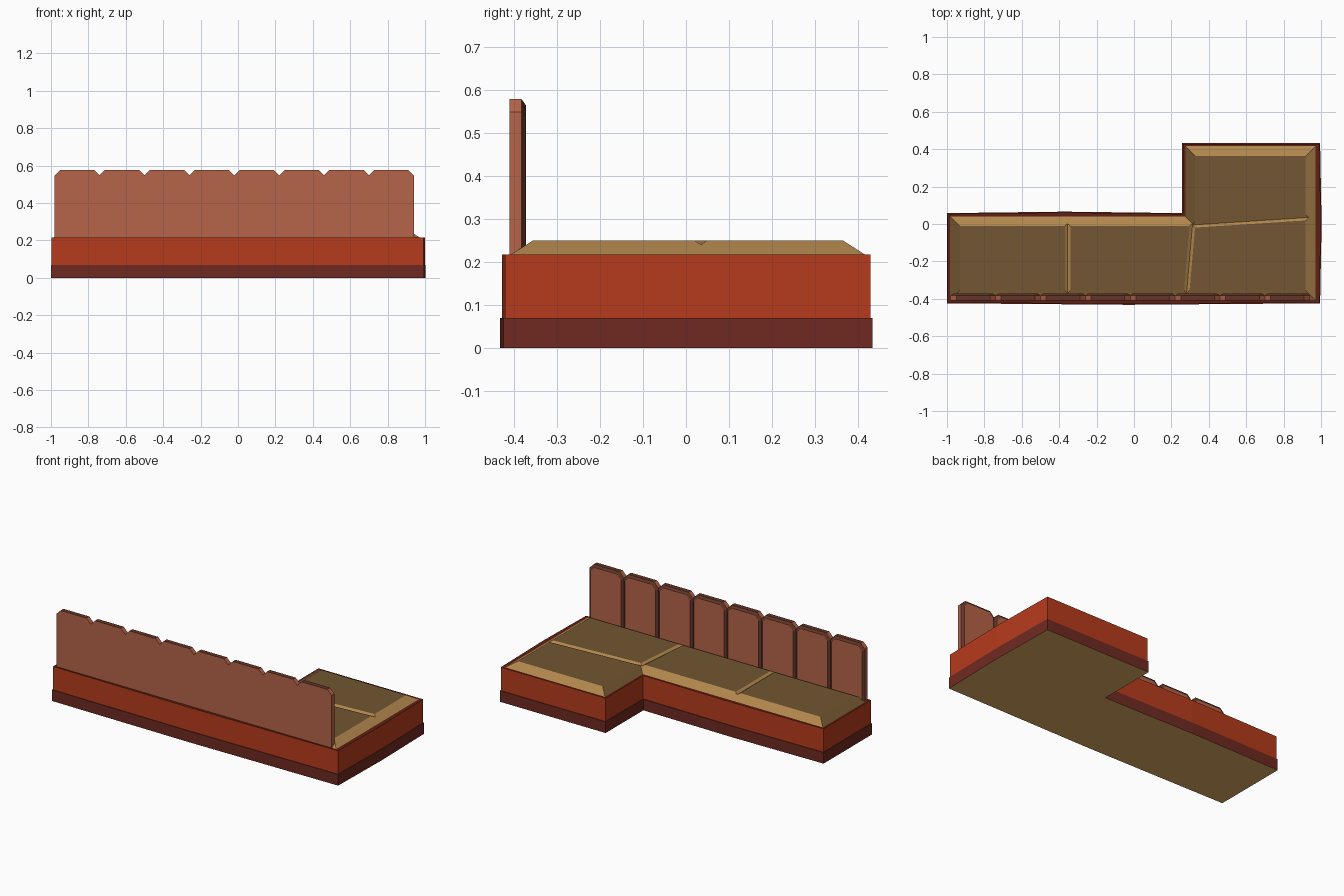
import bpy, bmesh
from mathutils import Vector

cube = bpy.data.objects.get("Cube")
if cube:
    bpy.data.objects.remove(cube, do_unlink=True)


def material(name, r, g, b):
    """Flat material from 0-255 display values, stored as linear."""
    lin = [((c / 255 + 0.055) / 1.055) ** 2.4 for c in (r, g, b)] + [1]
    m = bpy.data.materials.new(name)
    m.use_nodes = True
    m.diffuse_color = lin
    m.node_tree.nodes["Principled BSDF"].inputs["Base Color"].default_value = lin
    return m


TAN = material("tan", 176, 134, 76)
BROWN = material("olive brown", 114, 86, 50)
PALE = material("pale tan", 228, 175, 102)
RED = material("orange red", 182, 59, 28)
RIM = material("dark red", 96, 32, 18)
MAROON = material("maroon", 112, 42, 33)
SALMON = material("salmon brown", 182, 99, 72)
CAP = material("board cap brown", 100, 54, 40)


def loft(name, rings, *mats):
    """Solid skinned through matching rings of points, capped at both ends."""
    bm = bmesh.new()
    loops = [[bm.verts.new(p) for p in ring] for ring in rings]
    n = len(loops[0])
    for a, b in zip(loops, loops[1:]):
        for i in range(n):
            j = (i + 1) % n
            bm.faces.new((a[i], a[j], b[j], b[i]))
    bm.faces.new(loops[0])
    bm.faces.new(loops[-1])
    bmesh.ops.recalc_face_normals(bm, faces=bm.faces)
    me = bpy.data.meshes.new(name)
    bm.to_mesh(me)
    bm.free()
    for m in mats:
        me.materials.append(m)
    ob = bpy.data.objects.new(name, me)
    bpy.context.collection.objects.link(ob)
    return ob


def recolour(ob, rule):
    """Give the second material to faces whose normal meets the rule."""
    for f in ob.data.polygons:
        f.material_index = 1 if rule(f.normal) else 0


def l_ring(d, z, bow=0.0):
    """L-shaped outline moved inward by d, long sides bowed outward."""
    left, right, front, back = -1 + d, 0.987 + bow - d, -0.424 + d, 0.433 - d
    step_x, step_y = 0.257 + d, 0.058 - d
    pts = [(left, front), (-0.03, front - bow), (right, front),
           (right + bow, 0), (right, back), (step_x, back),
           (step_x, step_y), (-0.37, step_y + bow), (left, step_y)]
    return [(x, y, z) for x, y in pts]


# Plinth with a pale underside
plinth = loft("plinth", [l_ring(0, 0, 0.008), l_ring(0, 0.07, 0.008)], MAROON, PALE)
recolour(plinth, lambda n: n.z < -0.5)

# Upper wall of the base with a dark rim
wall = loft("base_wall", [l_ring(0.004, 0.07, 0.008), l_ring(0.004, 0.217, 0.008)], RED, RIM)
recolour(wall, lambda n: n.z > 0.5)

# Cushion with a dark seat and lighter sloping edges
cushion = loft("cushion", [l_ring(0.014, 0.215), l_ring(0.069, 0.25)], TAN, BROWN)
recolour(cushion, lambda n: n.z > 0.95 or n.x < -0.3)


# V-shaped seams cut into the cushion
def seam(a, b):
    a, b = Vector((*a, 0.24)), Vector((*b, 0.24))
    side = (b - a).cross(Vector((0, 0, 1))).normalized() * 0.03
    up = Vector((0, 0, 0.02))
    cutter = loft("seam_cutter", [(p, p + side + up, p - side + up) for p in (a, b)], TAN)
    cutter.hide_render = True
    mod = cushion.modifiers.new("seam", "BOOLEAN")
    mod.operation = "DIFFERENCE"
    mod.solver = "EXACT"
    mod.object = cutter
    bpy.context.view_layer.objects.active = cushion
    bpy.ops.object.modifier_apply(modifier=mod.name)
    bpy.data.objects.remove(cutter, do_unlink=True)


seam((-0.355, 0.0), (-0.355, -0.38))
seam((0.313, 0.0), (0.28, -0.38))
seam((0.315, -0.005), (0.935, 0.035))


# Back boards with clipped top corners, a bevelled inner face and dark caps
def board_ring(x, y, d):
    h, bottom, top, clip = 0.12 - d, 0.2, 0.578 - d, 0.03
    pts = [(-h, bottom), (h, bottom), (h, top - clip), (h - clip, top),
           (clip - h, top), (-h, top - clip)]
    return [(x + px, y, z) for px, z in pts]


for i in range(8):
    x = -0.86 + 0.24 * i
    board = loft(f"back_board_{i + 1}",
                 [board_ring(x, -0.41, 0), board_ring(x, -0.382, 0), board_ring(x, -0.372, 0.014)],
                 SALMON, CAP)
    recolour(board, lambda n: n.z > 0.9 or 0.3 < n.y < 0.9)
